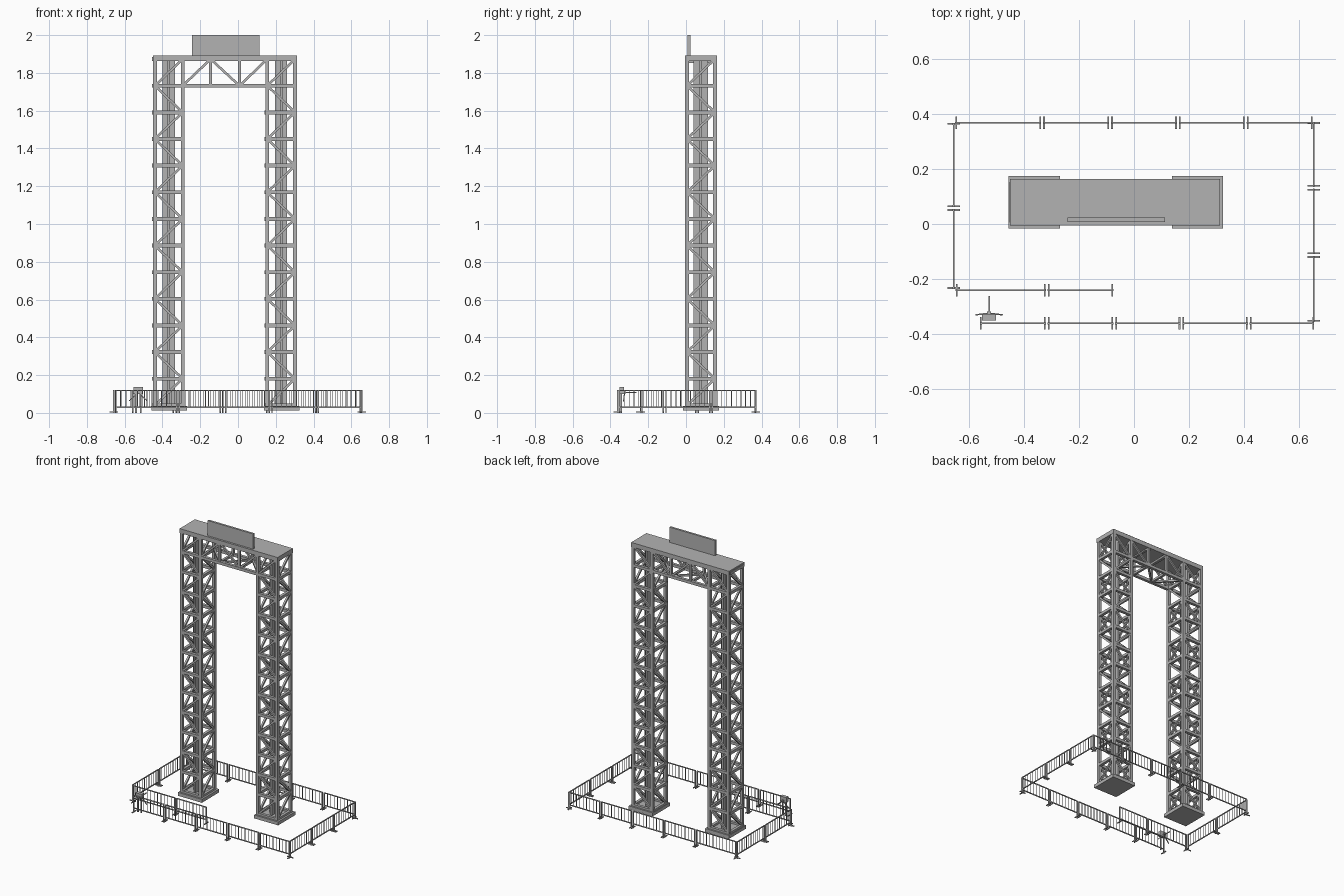
import bpy
import bmesh
from mathutils import Matrix, Vector

cube = bpy.data.objects.get("Cube")
if cube:
    bpy.data.objects.remove(cube, do_unlink=True)

steel = bpy.data.materials.new("steel_grey")
steel.use_nodes = True
GREY = (0.45, 0.45, 0.45, 1)
steel.diffuse_color = GREY
steel.node_tree.nodes["Principled BSDF"].inputs["Base Color"].default_value = GREY


def beam(bm, a, b, w, d=None):
    """Rectangular bar from a to b, w by d in section."""
    a, b = Vector(a), Vector(b)
    axis = b - a
    z = axis.normalized()
    ref = Vector((0, 0, 1)) if abs(z.z) < 0.99 else Vector((0, 1, 0))
    x = ref.cross(z).normalized()
    rot = Matrix((x, z.cross(x), z)).transposed().to_4x4()
    size = Matrix.Diagonal((w, d or w, axis.length, 1))
    bmesh.ops.create_cube(bm, size=1, matrix=Matrix.Translation((a + b) / 2) @ rot @ size)


def box(bm, lo, hi):
    lo, hi = Vector(lo), Vector(hi)
    size = Matrix.Diagonal((*(hi - lo), 1))
    bmesh.ops.create_cube(bm, size=1, matrix=Matrix.Translation((lo + hi) / 2) @ size)


def finish(bm, name):
    mesh = bpy.data.meshes.new(name)
    bm.to_mesh(mesh)
    bm.free()
    mesh.materials.append(steel)
    obj = bpy.data.objects.new(name, mesh)
    bpy.context.collection.objects.link(obj)
    return obj


# Tower layout
Y0, Y1 = -0.005, 0.163
BAR = 0.02
STEP = 0.141
LEVELS = [0.04 + STEP * i for i in range(14)]
H = BAR / 2


def tower(side, x0, x1):
    bm = bmesh.new()
    box(bm, (x0 - 0.007, -0.017, 0.012), (x1 + 0.013, 0.174, 0.036))
    finish(bm, side + "_base_plate")

    # Corner posts, level rails and zigzag braces on four faces
    bm = bmesh.new()
    corners = [(x0 + H, Y0 + H), (x1 - H, Y0 + H), (x1 - H, Y1 - H), (x0 + H, Y1 - H)]
    for x, y in corners:
        beam(bm, (x, y, 0.03), (x, y, 1.87), BAR)
    faces = [(0, 1), (3, 2), (0, 3), (1, 2)]
    for i, j in faces:
        p, q = corners[i], corners[j]
        for k, z in enumerate(LEVELS):
            shift = 0.004 if (i, j) == (0, 3) else 0
            beam(bm, (p[0] - shift, p[1], z), (q[0] - shift, q[1], z), BAR)
            if k + 1 < len(LEVELS):
                s, e = (p, q) if k % 2 == 0 else (q, p)
                beam(bm, (*s, z), (*e, z + STEP), 0.013)
    finish(bm, side + "_tower_truss")

    # Cross-shaped core column
    bm = bmesh.new()
    cx, cy = (x0 + x1) / 2, (Y0 + Y1) / 2
    box(bm, (cx - 0.032, cy - 0.007, 0.03), (cx + 0.032, cy + 0.007, 1.87))
    box(bm, (cx - 0.007, cy - 0.038, 0.03), (cx + 0.007, cy + 0.038, 1.87))
    finish(bm, side + "_tower_core")


tower("right", -0.45, -0.283)
tower("left", 0.145, 0.312)

# Roof slab
bm = bmesh.new()
box(bm, (-0.451, Y0 - 0.001, 1.862), (0.313, Y1 + 0.001, 1.893))
finish(bm, "roof_slab")

# Bridge truss between the towers
bm = bmesh.new()
stops = [-0.293, -0.145, 0.008, 0.155]
LOW, TOP = LEVELS[12], LEVELS[13]
for y in (Y0 + H, Y1 - H):
    beam(bm, (stops[0], y, LOW), (stops[-1], y, LOW), BAR)
    for k, (a, b) in enumerate(zip(stops, stops[1:])):
        lo, hi = (LOW, TOP) if k % 2 == 0 else (TOP, LOW)
        beam(bm, (a, y, lo), (b, y, hi), 0.013)
for x in stops[1:-1]:
    for y in (Y0 + H, Y1 - H):
        beam(bm, (x, y, LOW), (x, y, TOP), 0.016)
    for z in (LOW, TOP - 0.012):
        beam(bm, (x, Y0 + H, z), (x, Y1 - H, z), 0.016)
for k, (a, b) in enumerate(zip(stops, stops[1:])):
    ya, yb = (Y0 + H, Y1 - H) if k % 2 else (Y1 - H, Y0 + H)
    beam(bm, (a, ya, LOW), (b, yb, LOW), 0.013)
finish(bm, "bridge_truss")

# Blank sign board on the roof
bm = bmesh.new()
box(bm, (-0.243, 0.008, 1.89), (0.113, 0.023, 2.0))
finish(bm, "sign_board")


def fence(name, points):
    """Row of barrier panels through the given points."""
    bm = bmesh.new()
    for a, b in zip(points, points[1:]):
        a, b = Vector((*a, 0)), Vector((*b, 0))
        along = (b - a).normalized()
        across = Vector((-along.y, along.x, 0))
        a, b = a + along * 0.007, b - along * 0.007
        up = Vector((0, 0, 1))
        for z in (0.03, 0.118):
            beam(bm, a + up * z, b + up * z, 0.006)
        for p in (a, b):
            beam(bm, p, p + up * 0.12, 0.007)
            beam(bm, p - across * 0.023 + up * 0.005, p + across * 0.023 + up * 0.005, 0.006)
        count = round((b - a).length / 0.026)
        for i in range(1, count):
            p = a.lerp(b, i / count)
            beam(bm, p + up * 0.03, p + up * 0.118, 0.003)
    finish(bm, name)


fence("front_fence", [(x, -0.362) for x in (-0.565, -0.318, -0.072, 0.173, 0.418, 0.66)])
fence("back_fence", [(x, 0.369) for x in (-0.655, -0.335, -0.087, 0.16, 0.407, 0.655)])
fence("right_fence", [(-0.657, y) for y in (0.372, 0.058, -0.24)])
fence("left_fence", [(0.655, y) for y in (0.375, 0.132, -0.113, -0.36)])
fence("entry_fence", [(x, -0.241) for x in (-0.653, -0.318, -0.072)])

# Entry turnstile with three arms
bm = bmesh.new()
box(bm, (-0.553, -0.352, 0.1), (-0.503, -0.328, 0.136))
for x in (-0.54, -0.516):
    beam(bm, (x, -0.342, 0), (x, -0.342, 0.11), 0.008)
hub = Vector((-0.528, -0.325, 0.108))
beam(bm, hub - Vector((0, 0.01, 0)), hub + Vector((0, 0.006, 0)), 0.014)
for dx, dy, dz in ((0, 0.063, 0), (-0.048, -0.006, -0.045), (0.048, -0.006, -0.045)):
    beam(bm, hub, hub + Vector((dx, dy, dz)), 0.005)
finish(bm, "turnstile")
